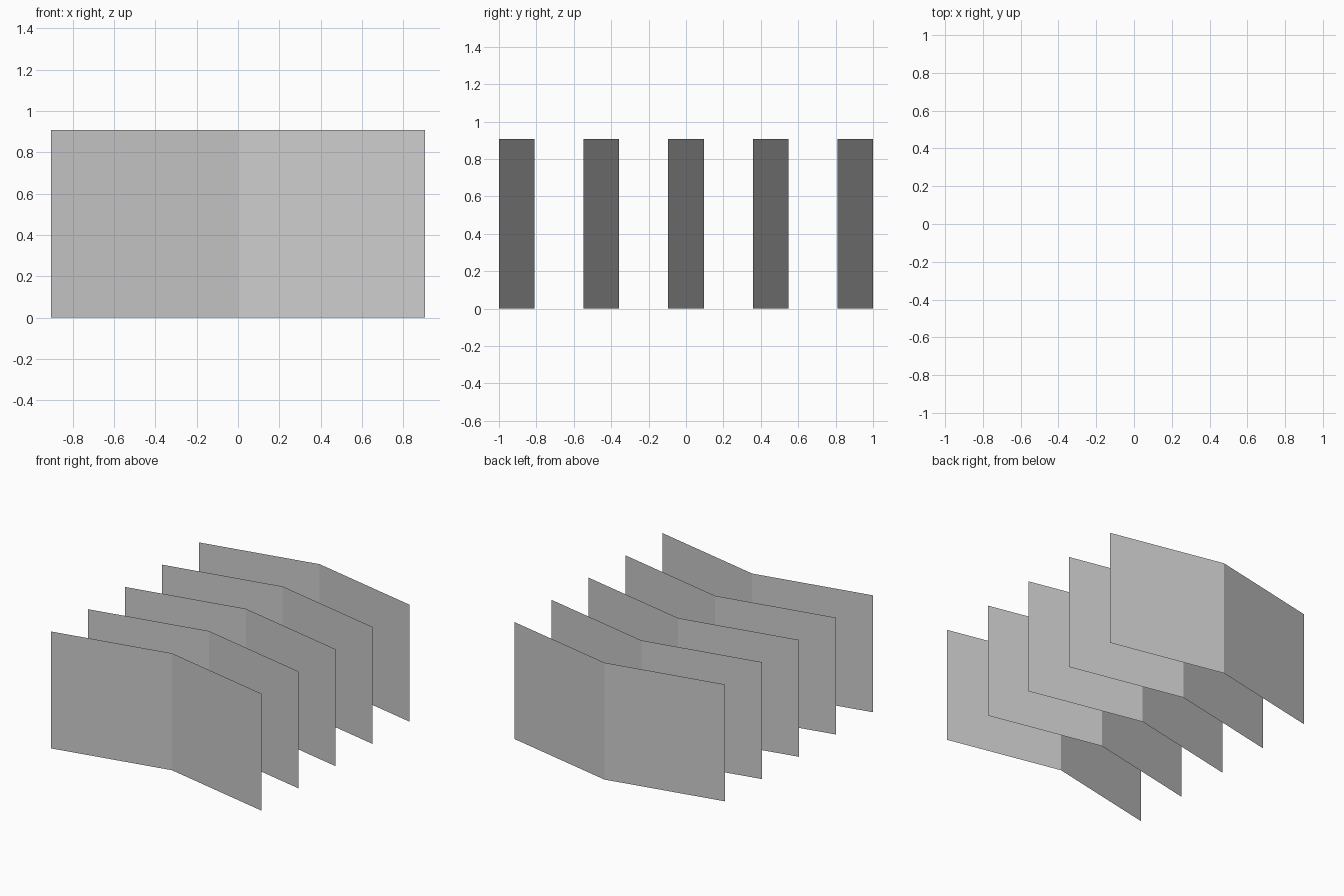
import bpy, bmesh

if "Cube" in bpy.data.objects:
    bpy.data.objects.remove(bpy.data.objects["Cube"])

HALF_W, HEIGHT, FOLD, COUNT = 0.904, 0.907, 0.19, 5
PITCH = (2.0 - FOLD) / (COUNT - 1)

# Folded sheet: V-shaped plan profile, crease pointing to the back, extruded up
profile = [(-HALF_W, -1.0), (0.0, -1.0 + FOLD), (HALF_W, -1.0)]
bm = bmesh.new()
verts = [bm.verts.new((x, y, 0)) for x, y in profile]
edges = [bm.edges.new(pair) for pair in zip(verts, verts[1:])]
walls = bmesh.ops.extrude_edge_only(bm, edges=edges)["geom"]
bmesh.ops.translate(bm, vec=(0, 0, HEIGHT),
                    verts=[g for g in walls if isinstance(g, bmesh.types.BMVert)])

# Turn the faces towards the front
bm.normal_update()
bmesh.ops.reverse_faces(bm, faces=[f for f in bm.faces if f.normal.y > 0])

mesh = bpy.data.meshes.new("folded_sheets")
bm.to_mesh(mesh)
bm.free()
sheets = bpy.data.objects.new("folded_sheets", mesh)
bpy.context.collection.objects.link(sheets)

# Row of identical sheets from front to back
row = sheets.modifiers.new("row", "ARRAY")
row.count = COUNT
row.use_relative_offset = False
row.use_constant_offset = True
row.constant_offset_displace = (0, PITCH, 0)
